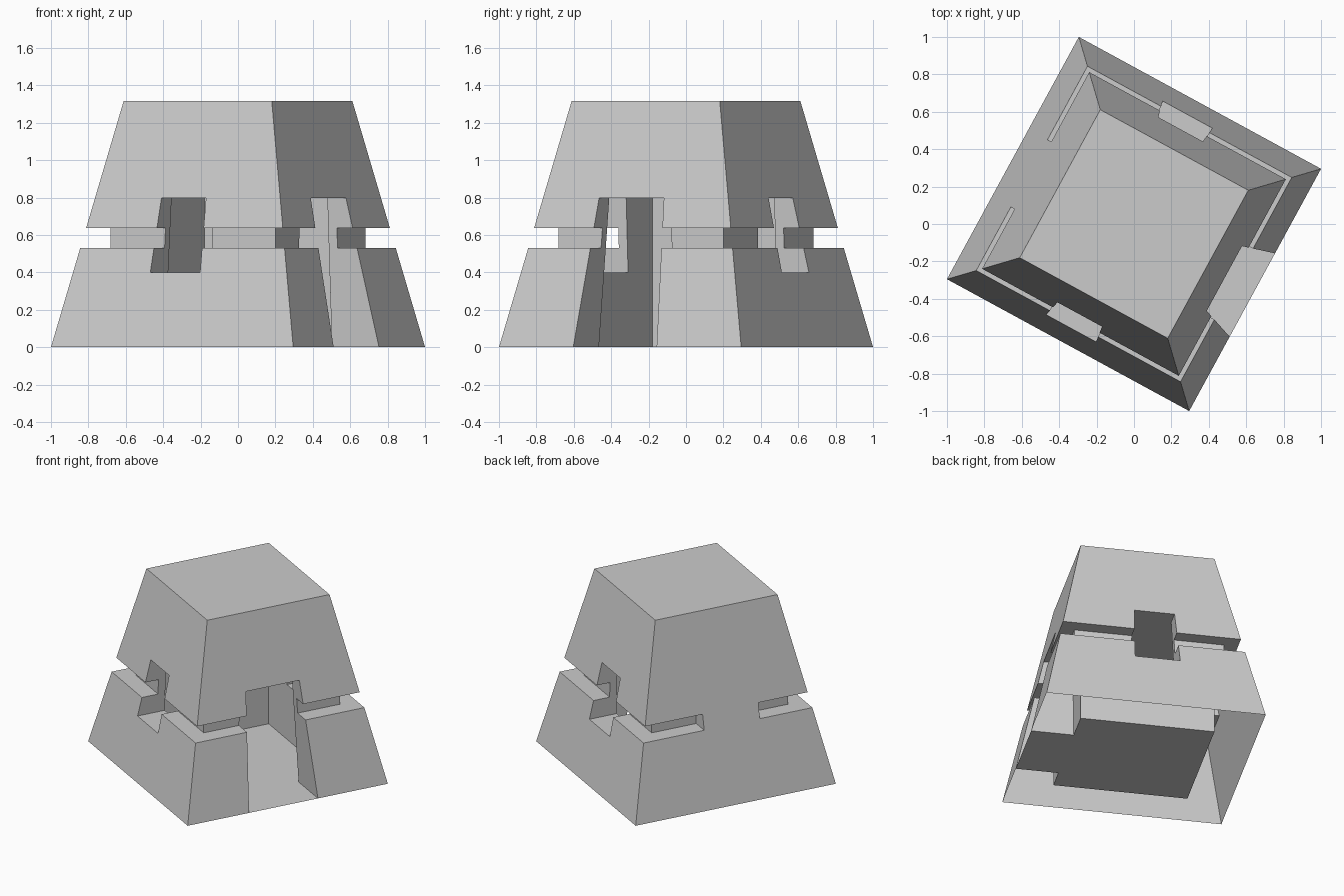
import bpy, bmesh, math
from mathutils import Matrix

if "Cube" in bpy.data.objects:
    bpy.data.objects.remove(bpy.data.objects["Cube"])

ANGLE = math.radians(-28.56)   # plan rotation of the whole building
BASE, TOP, HEIGHT = 0.7373, 0.4505, 1.317
ROOM, CORE, CEIL = 0.4505, 0.503, 0.798

XY = lambda a, b, c: (a, b, c)   # profile in plan, extruded up
XZ = lambda a, b, c: (a, c, b)   # profile in elevation, extruded along y
YZ = lambda a, b, c: (c, a, b)   # profile in elevation, extruded along x


def link(name, bm):
    bmesh.ops.recalc_face_normals(bm, faces=bm.faces)
    me = bpy.data.meshes.new(name)
    bm.to_mesh(me)
    bm.free()
    ob = bpy.data.objects.new(name, me)
    bpy.context.collection.objects.link(ob)
    return ob


def prism(name, profile, lo, hi, axes, end_scale=1.0):
    """Extrude a closed profile from lo to hi, optionally tapering it."""
    bm = bmesh.new()
    a = [bm.verts.new(axes(p, q, lo)) for p, q in profile]
    b = [bm.verts.new(axes(p * end_scale, q * end_scale, hi)) for p, q in profile]
    bm.faces.new(a)
    bm.faces.new(b)
    n = len(a)
    for i in range(n):
        bm.faces.new((a[i], a[(i + 1) % n], b[(i + 1) % n], b[i]))
    return link(name, bm)


def square(h):
    return [(-h, -h), (h, -h), (h, h), (-h, h)]


# Sloped outer body
shell = prism("bunker_shell", square(BASE), 0, HEIGHT, XY, TOP / BASE)

# Groove around the walls, interrupted on the rear side
groove = [(-1, .175), (-1, 1), (1, 1), (1, -1), (-1, -1), (-1, -.235),
          (-CORE, -.235), (-CORE, -CORE), (CORE, -CORE), (CORE, CORE),
          (-CORE, CORE), (-CORE, .175)]
# Tapered doorway and the pair of opposite windows
door = [(-.293, -.1), (.229, -.1), (.172, CEIL), (-.222, CEIL)]
window = [(-.18, .398), (.123, .398), (.112, CEIL), (-.159, CEIL)]

cutters = [
    prism("room_cutter", square(ROOM), -.1, CEIL, XY),
    prism("door_cutter", door, .2, 1.2, YZ),
    prism("window_cutter", window, -1.2, 1.2, XZ),
    prism("groove_cutter", groove, .53, .637, XY),
]
for c in cutters:
    c.hide_render = True
    mod = shell.modifiers.new(c.name, 'BOOLEAN')
    mod.operation, mod.solver, mod.object = 'DIFFERENCE', 'EXACT', c

# Bake the cuts, then leave the underside of the walls open
deps = bpy.context.evaluated_depsgraph_get()
bm = bmesh.new()
bm.from_mesh(bpy.data.meshes.new_from_object(shell.evaluated_get(deps)))
shell.modifiers.clear()
under = [f for f in bm.faces if all(abs(v.co.z) < 1e-4 for v in f.verts)]
bmesh.ops.delete(bm, geom=under, context='FACES')
bm.to_mesh(shell.data)
bm.free()
for c in cutters:
    bpy.data.objects.remove(c)

# Room floor with the doorstep
bm = bmesh.new()
plan = [(-ROOM, -ROOM), (ROOM, -ROOM), (ROOM, -.287), (BASE, -.287),
        (BASE, .223), (ROOM, .223), (ROOM, ROOM), (-ROOM, ROOM)]
bm.faces.new([bm.verts.new((x, y, 0)) for x, y in plan])
floor = link("room_floor", bm)

for ob in (shell, floor):
    ob.data.transform(Matrix.Rotation(ANGLE, 4, 'Z'))
